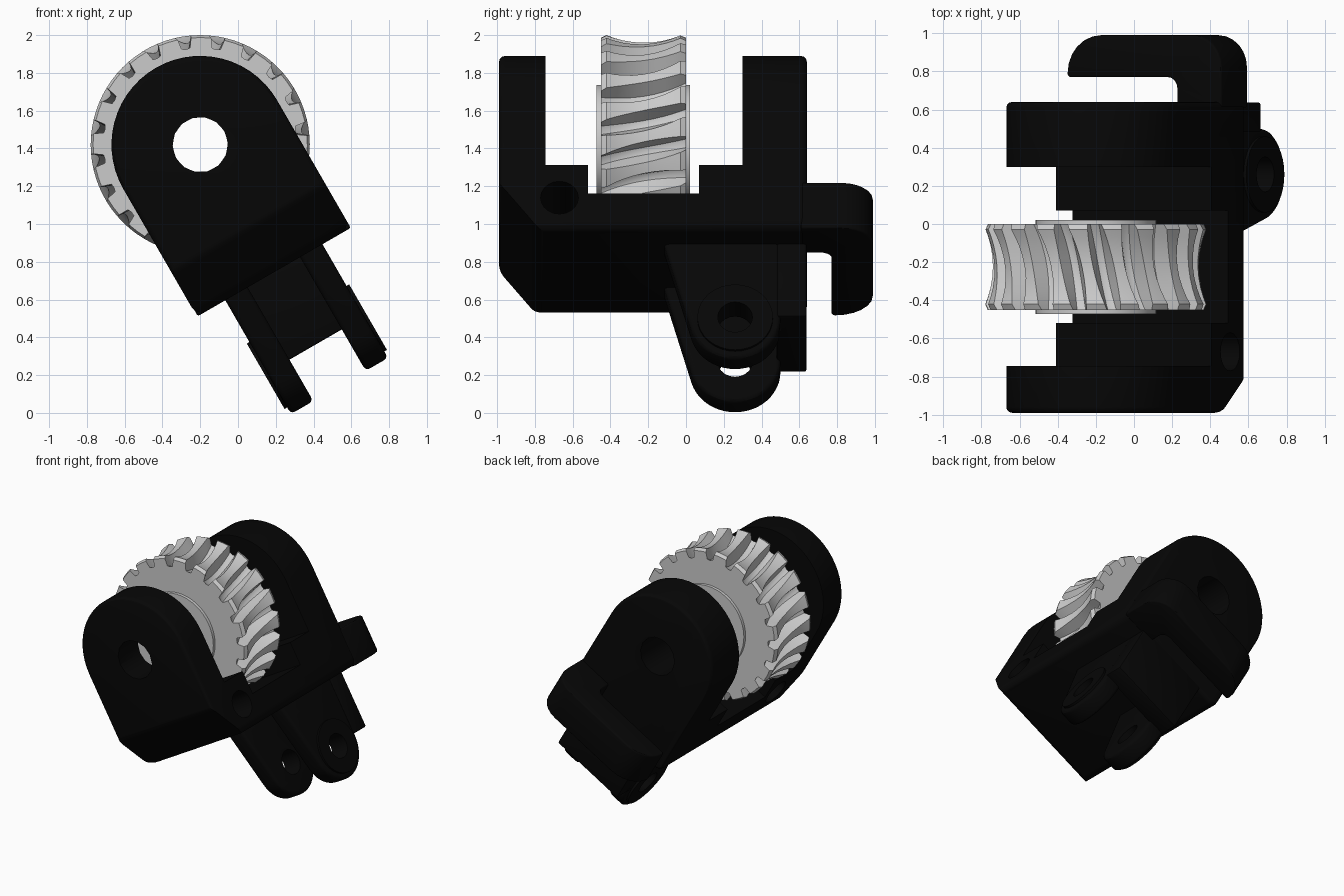
import bpy, bmesh
from math import sin, cos, tan, pi, atan2, radians
from mathutils import Matrix, Vector

if "Cube" in bpy.data.objects:
    bpy.data.objects.remove(bpy.data.objects["Cube"])

black = bpy.data.materials.new("black_plastic")
black.diffuse_color = (0.002, 0.002, 0.002, 1)
black.use_nodes = True
black.node_tree.nodes["Principled BSDF"].inputs["Base Color"].default_value = black.diffuse_color


def fillet(corners, n=6):
    """2D outline from (x, y, radius) corners."""
    out = []
    for i, (x, y, r) in enumerate(corners):
        p = Vector((x, y))
        if r == 0:
            out.append(p)
            continue
        a = (Vector(corners[i - 1][:2]) - p).normalized()
        b = (Vector(corners[(i + 1) % len(corners)][:2]) - p).normalized()
        half = a.angle(b) / 2
        c = p + (a + b).normalized() * r / sin(half)
        s, e = p + a * r / tan(half) - c, p + b * r / tan(half) - c
        a0 = atan2(s.y, s.x)
        d = (atan2(e.y, e.x) - a0 + pi) % (2 * pi) - pi
        out += [c + r * Vector((cos(a0 + d * k / n), sin(a0 + d * k / n))) for k in range(n + 1)]
    return out


def arc(cx, cy, r, a0, a1, n):
    return [(cx + r * cos(radians(a0 + (a1 - a0) * k / n)),
             cy + r * sin(radians(a0 + (a1 - a0) * k / n))) for k in range(n + 1)]


def circle(cx, cy, r, n):
    return arc(cx, cy, r, 0, 360, n)[:-1]


def loft(name, rings):
    """Closed solid through rings of 3D points."""
    bm = bmesh.new()
    vs = [[bm.verts.new(p) for p in ring] for ring in rings]
    n = len(vs[0])
    for a, b in zip(vs, vs[1:]):
        for i in range(n):
            j = (i + 1) % n
            bm.faces.new((a[i], a[j], b[j], b[i]))
    bm.faces.new(vs[0])
    bm.faces.new(vs[-1])
    bmesh.ops.recalc_face_normals(bm, faces=bm.faces)
    me = bpy.data.meshes.new(name)
    bm.to_mesh(me)
    bm.free()
    ob = bpy.data.objects.new(name, me)
    bpy.context.collection.objects.link(ob)
    return ob


def prism(name, pts, axis, lo, hi):
    """Extrude a 2D outline along the given axis."""
    place = {'x': lambda a, b, t: (t, a, b), 'y': lambda a, b, t: (a, t, b),
             'z': lambda a, b, t: (a, b, t)}[axis]
    return loft(name, [[place(a, b, t) for a, b in pts] for t in (lo, hi)])


def apply(ob, mod):
    bpy.context.view_layer.objects.active = ob
    bpy.ops.object.modifier_apply(modifier=mod.name)


def bevel(ob, width, segs=3):
    m = ob.modifiers.new("bevel", 'BEVEL')
    m.width, m.segments, m.limit_method, m.angle_limit = width, segs, 'ANGLE', radians(60)
    apply(ob, m)


def cut(ob, cutter):
    m = ob.modifiers.new("cut", 'BOOLEAN')
    m.operation, m.solver, m.object = 'DIFFERENCE', 'EXACT', cutter
    bpy.context.view_layer.update()
    apply(ob, m)
    bpy.data.objects.remove(cutter)


# Housing, built upright around the wheel axis and tilted at the end
W, BOTTOM, RIM = 0.47, -.78, .03


def housing_ring(y, d):
    r = .06 - d
    pts = (arc(0, 0, W - d, 0, 180, 28) + arc(-W + .06, BOTTOM + .06, r, 180, 270, 5)
           + arc(W - .06, BOTTOM + .06, r, 270, 360, 5))
    return [(p, y, q) for p, q in pts]


rim = [(RIM * (1 - sin(t * pi / 6)), RIM * (1 - cos(t * pi / 6))) for t in range(4)]
housing = loft("housing", [housing_ring(-.99 + b, a) for a, b in rim]
               + [housing_ring(.64 - b, a) for a, b in reversed(rim)])
# stepped opening for the wheel between the cheeks
cut(housing, prism("slot_cutter", [(-.745, 1), (-.745, -.395), (-.52, -.395), (-.52, -.57),
                                   (.07, -.57), (.07, -.395), (.3, -.395), (.3, 1)], 'x', -1, 1))
# rounded chamfer on the lower front edge
cut(housing, prism("chamfer_cutter", fillet([(-1.3, -.3, 0), (-.993, -.3, 0), (-.993, -.50, .12),
                                             (-.78, -.783, .12), (-.5, -.783, 0), (-.5, -1.2, 0),
                                             (-1.3, -1.2, 0)]), 'x', -1, 1))
# axle bore and cross hole
cut(housing, prism("bore_cutter", circle(0, 0, .147, 14), 'y', -1.2, 1))
cut(housing, prism("cross_cutter", circle(-.67, -.595, .1, 20), 'x', -1, 1))

# Side hook
hook = prism("side_hook", fillet([(.2, .61, 0), (W, .61, 0), (W, .99, .17), (-.465, .99, .2),
                                  (-.465, .77, .02), (.2, .77, .06)]), 'z', -.78, -.5)
bevel(hook, .018)
tilted = [housing, hook]

# Pivot lugs with bosses
PY, PQ = .26, -1.235
lug_outline = [(-.136, -.7), (.5, -.7)] + arc(PY, PQ, .24, 0, -165, 22)
for side, s in (("left", -1), ("right", 1)):
    lug = prism(side + "_lug", lug_outline, 'x', *sorted((s * .16, s * .297)))
    bevel(lug, .025)
    boss = prism(side + "_lug_boss", circle(PY, PQ, .2, 32), 'x', *sorted((s * .27, s * .313)))
    for ob in (lug, boss):
        cut(ob, prism("pin_cutter", circle(PY, PQ, .092, 20), 'x', -1, 1))
        tilted.append(ob)

# Plate joining the lugs at the back
plate = prism("lug_back_plate", [(-.297, -.74), (.297, -.74), (.297, -1.222), (-.297, -1.222)],
              'y', .48, .638)
bevel(plate, .012, 2)
tilted.append(plate)

AXLE = Matrix.Translation((-.2, 0, 1.42))
for ob in tilted:
    ob.data.materials.clear()
    ob.data.materials.append(black)
    ob.matrix_world = AXLE @ Matrix.Rotation(radians(-30), 4, 'Y')

# Worm wheel: helical teeth with a concave throat
TEETH, HALF = 20, .225
PITCH = 2 * pi / TEETH
rings = []
for u in (-1, -.87, -.7, -.5, -.25, 0, .25, .5, .7, .87, 1):
    top = .567 if abs(u) == 1 else .54 + .04 * (u / .87) ** 2
    root = .455 + .06 * u * u
    wide = .33 - .13 * u * u
    ring = []
    for k in range(TEETH):
        g = radians(8.5) + k * PITCH + .09 * (u + 1)
        for off, r in ((-wide, top), (-.14, root), (0, root - .005), (.14, root), (wide, top), (.5, top)):
            a = g + off * PITCH
            ring.append((r * cos(a), HALF * (u - 1), r * sin(a)))
    rings.append(ring)
wheel = loft("worm_wheel", rings)

# Raised hub rings on both faces of the wheel
hubs = [prism("front_hub_ring", circle(0, 0, .317, 48), 'y', -.473, -.445),
        prism("back_hub_ring", circle(0, 0, .317, 48), 'y', -.005, .022)]
for ob in [wheel] + hubs:
    cut(ob, prism("axle_cutter", circle(0, 0, .147, 14), 'y', -1, 1))
    ob.matrix_world = AXLE

# Smooth shading with sharp edges kept
bpy.ops.object.select_all(action='DESELECT')
for ob in tilted + hubs + [wheel]:
    ob.select_set(True)
bpy.context.view_layer.objects.active = wheel
bpy.ops.object.shade_smooth_by_angle(angle=radians(30))
